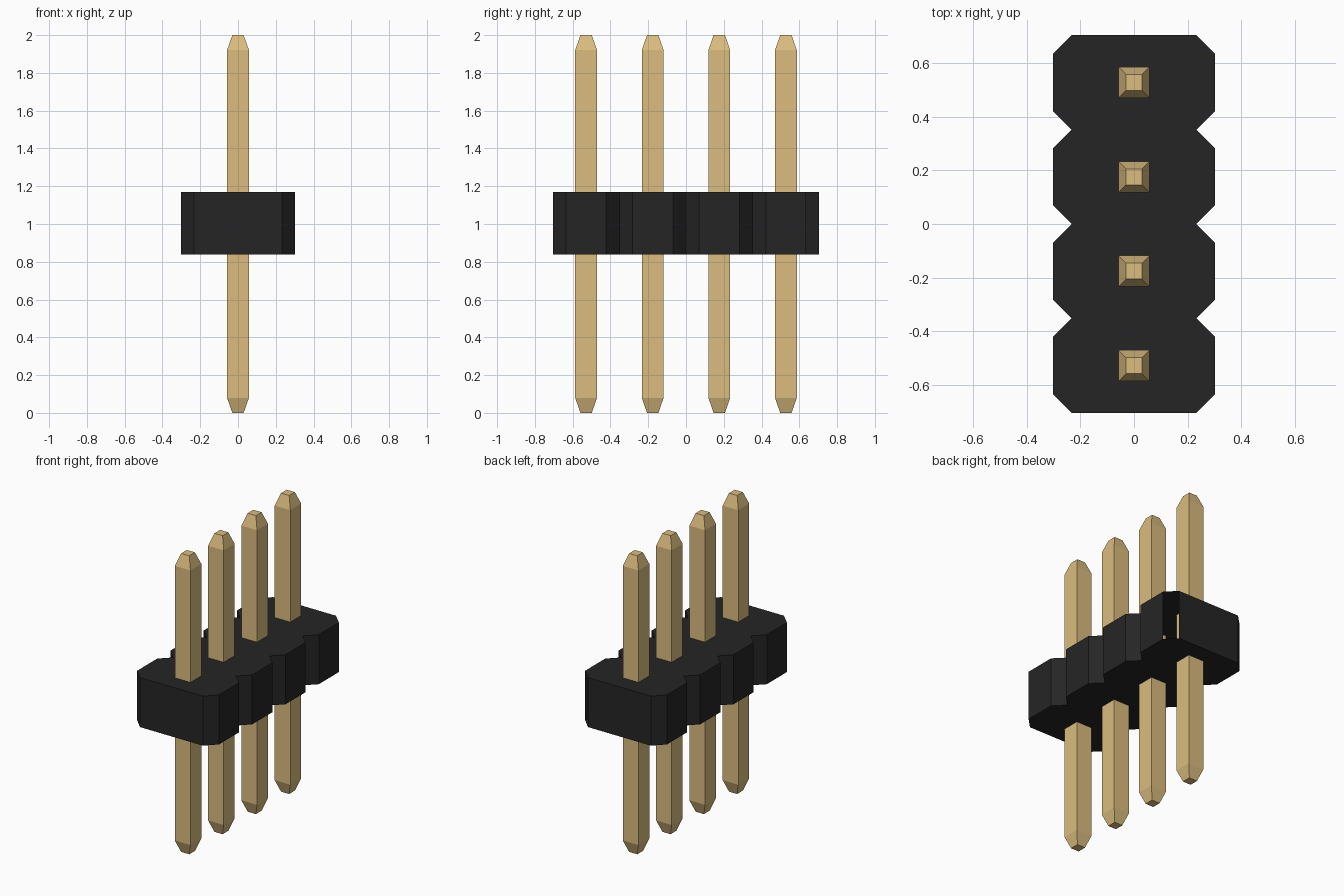
import bpy
import bmesh

PINS = 4
PITCH = 0.3525
HALF_W, WAIST, CHAMFER = 0.303, 0.233, 0.07
BODY_Z = (0.838, 1.17)

cube = bpy.data.objects.get("Cube")
if cube:
    bpy.data.objects.remove(cube, do_unlink=True)


def make_material(name, rgb):
    mat = bpy.data.materials.new(name)
    mat.use_nodes = True
    mat.diffuse_color = (*rgb, 1)
    mat.node_tree.nodes["Principled BSDF"].inputs["Base Color"].default_value = (*rgb, 1)
    return mat


def make_object(name, bm, mat):
    mesh = bpy.data.meshes.new(name)
    bm.to_mesh(mesh)
    bm.free()
    mesh.materials.append(mat)
    obj = bpy.data.objects.new(name, mesh)
    bpy.context.collection.objects.link(obj)
    return obj


black = make_material("black plastic", (0.0194, 0.0186, 0.0186))
gold = make_material("gold metal", (0.708, 0.503, 0.210))
centres = [(i - (PINS - 1) / 2) * PITCH for i in range(PINS)]

# Housing outline: one chamfered cell per pin, joined at the waists
side = [(WAIST, -PINS * PITCH / 2)]
for y in centres:
    half = PITCH / 2
    side += [(HALF_W, y - half + CHAMFER), (HALF_W, y + half - CHAMFER), (WAIST, y + half)]
outline = side + [(-x, y) for x, y in reversed(side)]

bm = bmesh.new()
base = bm.faces.new([bm.verts.new((x, y, BODY_Z[0])) for x, y in outline])
top = bmesh.ops.extrude_face_region(bm, geom=[base], use_keep_orig=True)
for v in top["geom"]:
    if isinstance(v, bmesh.types.BMVert):
        v.co.z = BODY_Z[1]
bmesh.ops.recalc_face_normals(bm, faces=bm.faces)

# The back corner chamfer on the +x side is open
end = PINS * PITCH / 2
gap = [f for f in bm.faces if len(f.verts) == 4
       and f.calc_center_median().x > WAIST
       and f.calc_center_median().y > end - CHAMFER]
bmesh.ops.delete(bm, geom=gap, context="FACES_ONLY")
make_object("housing", bm, black)


# Square pins, tapered at both tips
def make_pin(name, y):
    bm = bmesh.new()
    rings = []
    for half, z in ((0.03, 0), (0.058, 0.08), (0.058, 1.92), (0.03, 2)):
        rings.append([bm.verts.new((sx * half, y + sy * half, z))
                      for sx, sy in ((-1, -1), (1, -1), (1, 1), (-1, 1))])
    for low, high in zip(rings, rings[1:]):
        for i in range(4):
            j = (i + 1) % 4
            bm.faces.new((low[i], low[j], high[j], high[i]))
    bm.faces.new(reversed(rings[0]))
    bm.faces.new(rings[-1])
    return make_object(name, bm, gold)


for number, y in enumerate(centres, 1):
    make_pin(f"pin_{number}", y)
